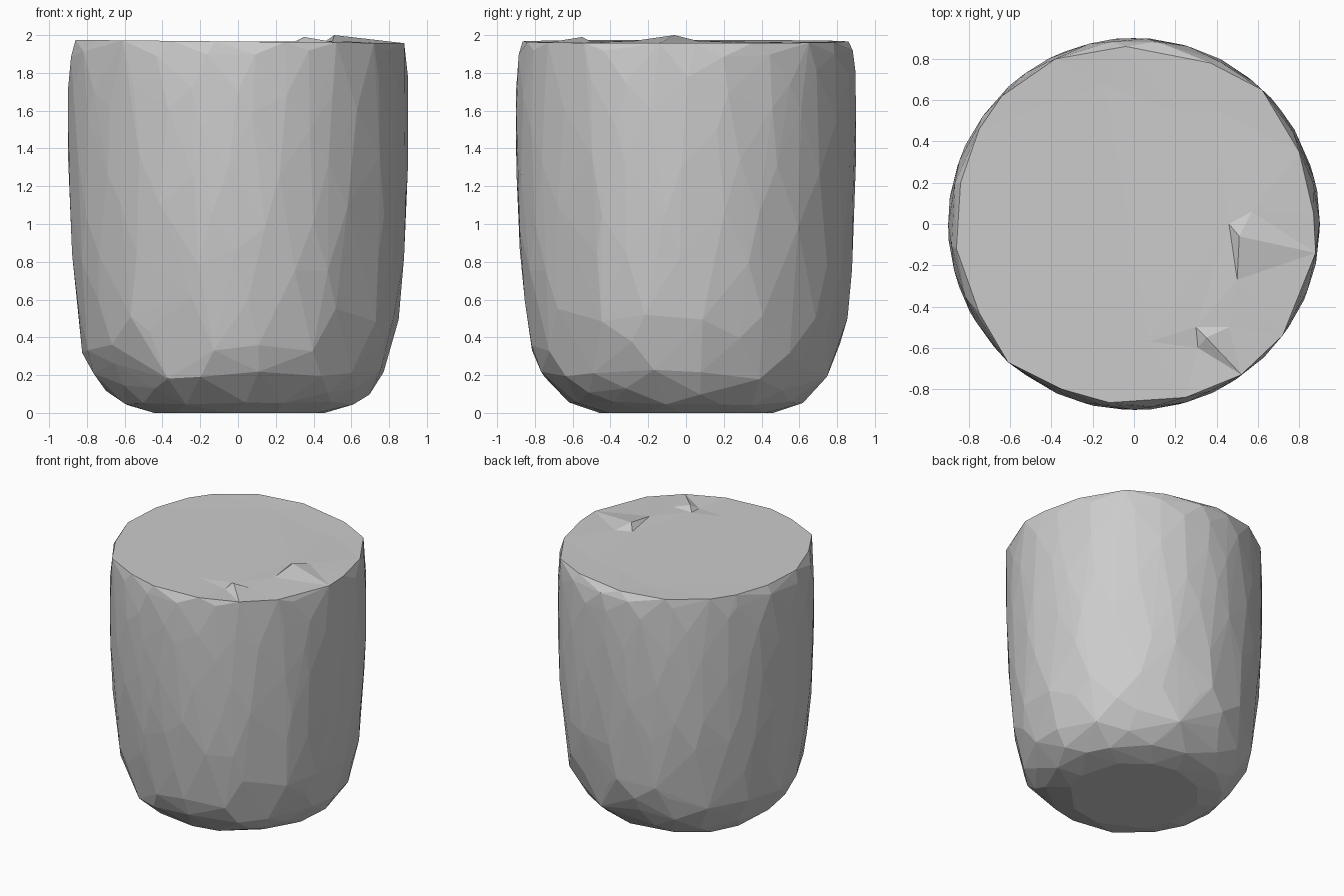
import bpy, bmesh, math, random
from mathutils import Vector
from mathutils.geometry import delaunay_2d_cdt

random.seed(7)
cube = bpy.data.objects.get("Cube")
if cube:
    bpy.data.objects.remove(cube, do_unlink=True)

mat = bpy.data.materials.new("plain_grey")
mat.use_nodes = True
GREY = (0.6, 0.6, 0.6, 1)
mat.diffuse_color = GREY
mat.node_tree.nodes["Principled BSDF"].inputs["Base Color"].default_value = GREY

# Wall profile: height, radius, points around
PROFILE = [(0.0, 0.46, 11), (0.05, 0.62, 14), (0.12, 0.70, 14), (0.22, 0.775, 16),
           (0.38, 0.825, 18), (0.55, 0.855, 18), (0.8, 0.88, 20), (1.05, 0.893, 20),
           (1.3, 0.9, 20), (1.55, 0.902, 20), (1.75, 0.9, 20), (1.9, 0.89, 20)]
# Rim corners and the creased lid inside them
RIM = [(-.84, .2), (-.75, .46), (-.64, .62), (-.38, .8), (-.04, .86), (.37, .78), (.62, .65),
       (.8, .35), (.87, .05), (.88, -.14), (.72, -.54), (.52, -.73), (.25, -.84),
       (-.12, -.865), (-.35, -.8), (-.61, -.67), (-.75, -.43), (-.86, -.12)]
LID = [(-.14, .67, 1.962), (.2, .55, 1.962), (.4, .55, 1.96), (.07, -.57, 1.965),
       (.35, -.55, 1.99), (.31, -.6, 1.955), (.46, -.5, 1.965), (.5, -.27, 1.97),
       (.51, -.06, 2.0), (.57, .06, 1.97), (.3, -.5, 1.965), (.46, 0, 1.965)]


def rim_height(x):
    return 1.966 - 0.01 * x


bm = bmesh.new()
# Irregular hewn wall: scattered points on the profile wrapped in a hull
for level, (z, r, n) in enumerate(PROFILE):
    for i in range(n):
        a = math.tau * (i + 0.5 * (level % 2) + random.uniform(-0.25, 0.25)) / n
        spread = 0 if level == 0 else min(0.07, z * 0.25, (1.94 - z) * 0.5)
        bm.verts.new((r * math.cos(a), r * math.sin(a), z + random.uniform(-spread, spread)))
rim = [bm.verts.new((x, y, rim_height(x))) for x, y in RIM]
hull = bmesh.ops.convex_hull(bm, input=bm.verts[:])
loose = [v for v in bm.verts if not v.link_faces and v not in rim]
bmesh.ops.delete(bm, geom=loose, context="VERTS")

# Swap the flat cap for the creased lid
cap = [f for f in bm.faces if all(v in rim for v in f.verts)]
bmesh.ops.delete(bm, geom=cap, context="FACES_ONLY")
inner = [bm.verts.new(p) for p in LID]
top = rim + inner
flat = [Vector((v.co.x, v.co.y)) for v in top]
edges = [(i, (i + 1) % len(rim)) for i in range(len(rim))]
faces = delaunay_2d_cdt(flat, edges, [], 1, 1e-5)
sources = faces[3]
for tri in faces[2]:
    corners = [top[sources[i][0]] for i in tri]
    if not bm.faces.get(corners):
        bm.faces.new(corners)

# Clear leftover hull edges, then orient outward
bmesh.ops.delete(bm, geom=[e for e in bm.edges if not e.link_faces], context="EDGES")
bmesh.ops.recalc_face_normals(bm, faces=bm.faces[:])
mesh = bpy.data.meshes.new("rounded_block")
bm.to_mesh(mesh)
bm.free()
mesh.materials.append(mat)
body = bpy.data.objects.new("rounded_block", mesh)
bpy.context.collection.objects.link(body)
